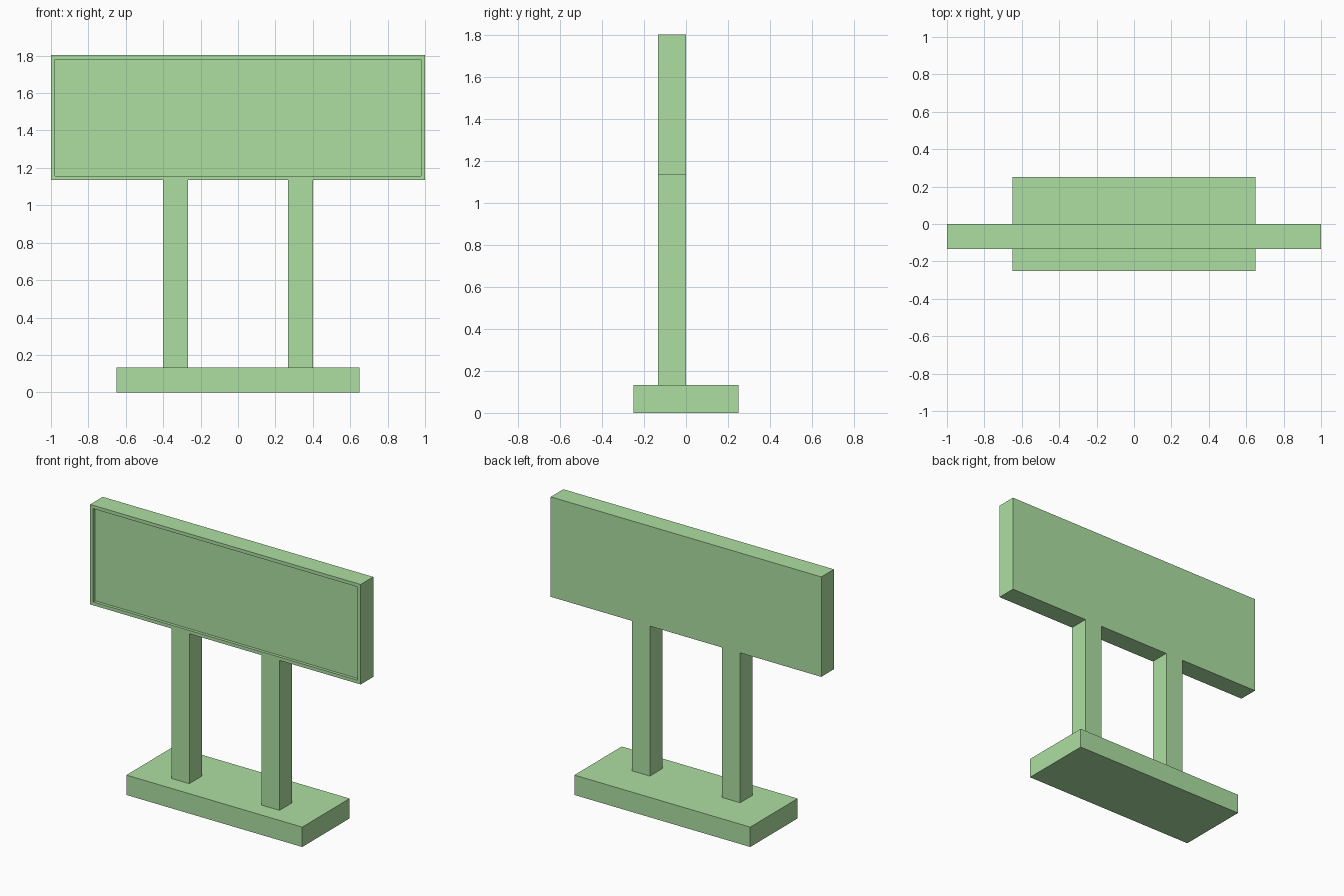
import bpy, bmesh
from mathutils import Vector

if "Cube" in bpy.data.objects:
    bpy.data.objects.remove(bpy.data.objects["Cube"])

green = bpy.data.materials.new("light_green")
green.diffuse_color = (0.42, 0.74, 0.36, 1)
green.use_nodes = True
green.node_tree.nodes["Principled BSDF"].inputs["Base Color"].default_value = green.diffuse_color


def box(name, lo, hi):
    """Axis-aligned box between two corners."""
    lo, hi = Vector(lo), Vector(hi)
    bm = bmesh.new()
    bmesh.ops.create_cube(bm, size=1)
    bmesh.ops.scale(bm, vec=hi - lo, verts=bm.verts)
    bmesh.ops.translate(bm, vec=(lo + hi) / 2, verts=bm.verts)
    mesh = bpy.data.meshes.new(name)
    bm.to_mesh(mesh)
    bm.free()
    mesh.materials.append(green)
    obj = bpy.data.objects.new(name, mesh)
    bpy.context.collection.objects.link(obj)
    return obj


T = 0.133          # common thickness of slab, posts and board
BOARD_Z = 1.135    # underside of the board

# Ground slab
box("base", (-0.65, -0.25, 0), (0.65, 0.25, T))

# Two square posts
for side, x in (("left", -0.4), ("right", 0.4 - T)):
    box(f"{side}_post", (x, -T, T), (x + T, 0, BOARD_Z))

# Sign board with a shallow framed recess on the front
board = box("sign_board", (-1, -T, BOARD_Z), (1, 0, 1.803))
bm = bmesh.new()
bm.from_mesh(board.data)
bm.normal_update()
front = min(bm.faces, key=lambda f: f.normal.y)
bmesh.ops.inset_region(bm, faces=[front], thickness=0.032)
panel = bmesh.ops.extrude_face_region(bm, geom=[front])["geom"]
verts = [g for g in panel if isinstance(g, bmesh.types.BMVert)]
bmesh.ops.translate(bm, vec=(0, 0.02, 0), verts=verts)
if front.is_valid:
    bmesh.ops.delete(bm, geom=[front], context='FACES_ONLY')
bmesh.ops.recalc_face_normals(bm, faces=bm.faces)
bm.to_mesh(board.data)
bm.free()
